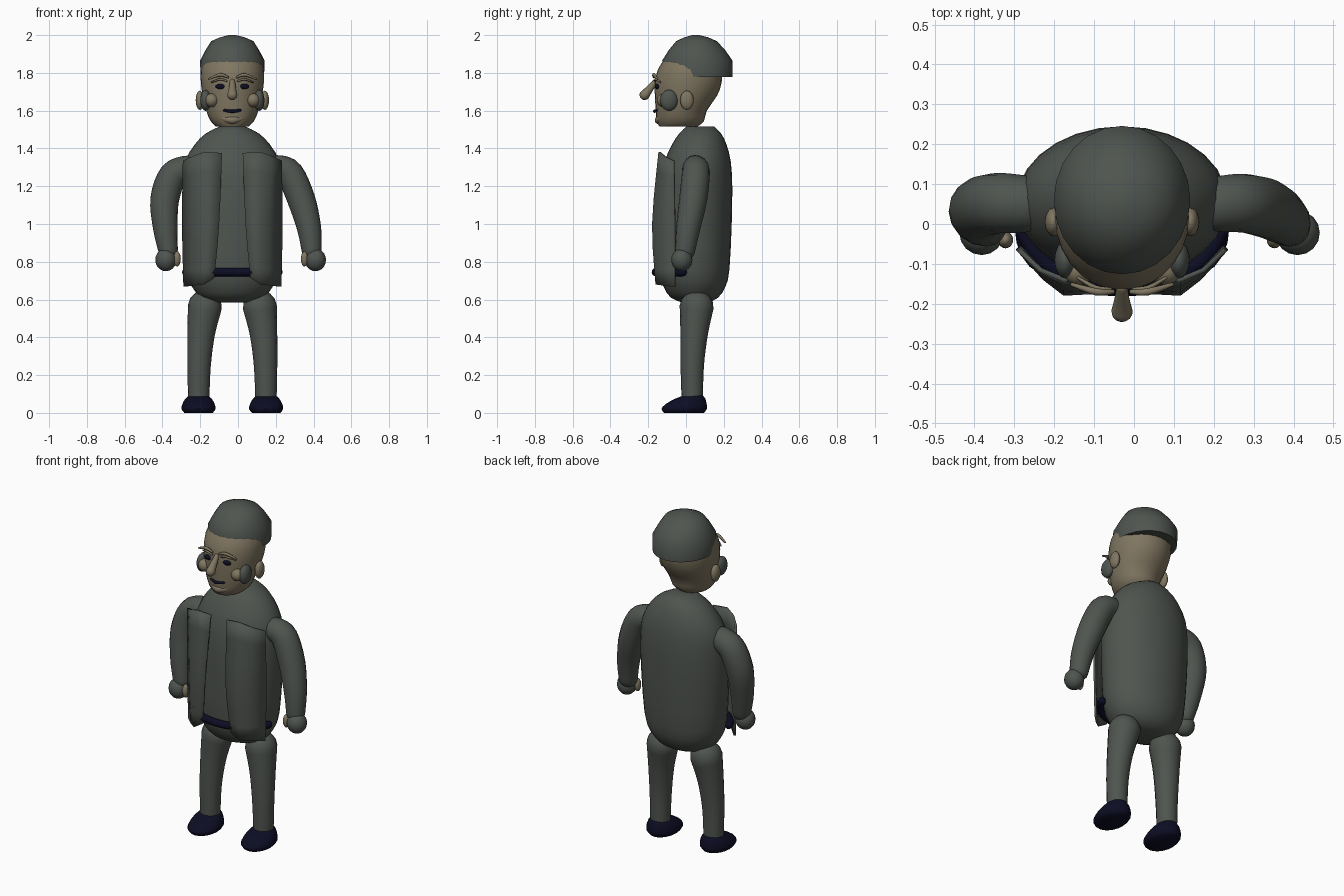
import bpy, bmesh, math
from mathutils import Vector, Matrix

if "Cube" in bpy.data.objects:
    bpy.data.objects.remove(bpy.data.objects["Cube"])

CX = -0.03  # body centre line


def material(name, rgb):
    m = bpy.data.materials.new(name)
    m.diffuse_color = (*rgb, 1)
    m.use_nodes = True
    m.node_tree.nodes["Principled BSDF"].inputs["Base Color"].default_value = m.diffuse_color
    return m


CLOTH = material("grey_cloth", (0.079, 0.090, 0.079))
SKIN = material("skin", (0.215, 0.180, 0.118))
NAVY = material("dark_navy", (0.004, 0.004, 0.018))


def finish(name, bm, mat, angle=50):
    bmesh.ops.recalc_face_normals(bm, faces=bm.faces)
    me = bpy.data.meshes.new(name)
    bm.to_mesh(me)
    bm.free()
    ob = bpy.data.objects.new(name, me)
    bpy.context.collection.objects.link(ob)
    me.materials.append(mat)
    bpy.ops.object.select_all(action='DESELECT')
    ob.select_set(True)
    bpy.context.view_layer.objects.active = ob
    bpy.ops.object.shade_smooth_by_angle(angle=math.radians(angle))
    return ob


def refine(rows, k):
    """Catmull-Rom interpolation of equal-length tuples."""
    out = []
    n = len(rows)
    for i in range(n - 1):
        p0, p1, p2, p3 = rows[max(i - 1, 0)], rows[i], rows[i + 1], rows[min(i + 2, n - 1)]
        for j in range(k):
            t = j / k
            out.append(tuple(0.5 * (2 * b + (c - a) * t + (2 * a - 5 * b + 4 * c - d) * t * t
                                    + (3 * b - a - 3 * c + d) * t ** 3)
                             for a, b, c, d in zip(p0, p1, p2, p3)))
    out.append(rows[-1])
    return out


def skin_rings(name, rings, mat, angle=50):
    bm = bmesh.new()
    vr = [[bm.verts.new(p) for p in r] for r in rings]
    n = len(vr[0])
    for a, b in zip(vr, vr[1:]):
        for i in range(n):
            bm.faces.new((a[i], a[(i + 1) % n], b[(i + 1) % n], b[i]))
    bm.faces.new(vr[0])
    bm.faces.new(vr[-1])
    return finish(name, bm, mat, angle)


def loft(name, rows, mat, n=24, k=1, cx=CX, warp=None, angle=50):
    """Horizontal elliptical sections: (z, centre y, half width, half depth)."""
    rings = []
    for z, cy, rx, ry in refine(rows, k):
        ring = []
        for i in range(n):
            a = 2 * math.pi * i / n
            p = Vector((cx + rx * math.cos(a), cy + ry * math.sin(a), z))
            ring.append(warp(p) if warp else p)
        rings.append(ring)
    return skin_rings(name, rings, mat, angle)


def tube(name, rows, mat, n=12, k=4, cap=True):
    """Round tube through (x, y, z, radius) with domed ends."""
    pts = refine(rows, k)
    P = [Vector(p[:3]) for p in pts]
    R = [p[3] for p in pts]
    T = [(P[min(i + 1, len(P) - 1)] - P[max(i - 1, 0)]).normalized() for i in range(len(P))]
    secs = list(zip(P, T, R))
    if cap:
        dome = [(0.92, 0.4), (0.7, 0.72), (0.3, 0.95)]
        start = [(P[0] - T[0] * R[0] * h, T[0], R[0] * w) for w, h in reversed(dome)]
        end = [(P[-1] + T[-1] * R[-1] * h, T[-1], R[-1] * w) for w, h in dome]
        secs = start + secs + end
    u = T[0].orthogonal().normalized()
    rings = []
    for p, t, r in secs:
        u = (u - t * u.dot(t)).normalized()
        v = t.cross(u)
        rings.append([p + (u * math.cos(2 * math.pi * i / n) + v * math.sin(2 * math.pi * i / n)) * r
                      for i in range(n)])
    return skin_rings(name, rings, mat)


def ball(name, loc, size, mat):
    bm = bmesh.new()
    bmesh.ops.create_uvsphere(bm, u_segments=16, v_segments=10, radius=1,
                              matrix=Matrix.Translation(loc) @ Matrix.Diagonal((*size, 1)))
    return finish(name, bm, mat)


# Torso
loft("torso", [(0.585, 0.05, 0.09, 0.07), (0.61, 0.045, 0.165, 0.125), (0.67, 0.045, 0.215, 0.165),
               (0.76, 0.045, 0.245, 0.185), (1.0, 0.05, 0.262, 0.192), (1.2, 0.055, 0.265, 0.19),
               (1.33, 0.062, 0.25, 0.175), (1.42, 0.07, 0.2, 0.145), (1.48, 0.075, 0.14, 0.11),
               (1.515, 0.075, 0.07, 0.075)], CLOTH, n=28, k=2)

# Head
loft("head", [(1.515, -0.04, 0.085, 0.1), (1.545, -0.03, 0.115, 0.125), (1.6, -0.025, 0.138, 0.135),
              (1.68, -0.0, 0.157, 0.165), (1.75, 0.012, 0.167, 0.177), (1.82, 0.02, 0.165, 0.168),
              (1.88, 0.03, 0.145, 0.14)], SKIN, n=28, k=2)


# Cap, with the rim rising towards the brow
def rim(p):
    if p.z < 1.8:
        p.z += 0.075 * min(max((0.03 - p.y) / 0.15, 0), 1)
    return p


loft("cap", [(1.778, 0.06, 0.168, 0.185), (1.865, 0.06, 0.171, 0.186), (1.92, 0.058, 0.142, 0.15),
             (1.968, 0.056, 0.112, 0.108), (1.988, 0.054, 0.066, 0.064), (2.0, 0.052, 0.02, 0.02)],
     CLOTH, warp=rim, angle=60)

# Nose, mouth and chin
tube("nose", [(CX, -0.16, 1.755, 0.014), (CX, -0.193, 1.715, 0.02), (CX, -0.219, 1.683, 0.027)], SKIN)
tube("mouth", [(CX - 0.042, -0.151, 1.602, 0.007), (CX, -0.166, 1.597, 0.009),
               (CX + 0.042, -0.151, 1.602, 0.007)], NAVY, n=8)
tube("chin", [(CX - 0.052, -0.13, 1.56, 0.014), (CX, -0.145, 1.55, 0.021),
              (CX + 0.052, -0.13, 1.56, 0.014)], SKIN)

# Belt wrapping the front half
tube("belt", [(CX + 0.25 * math.cos(a), 0.02 + 0.18 * math.sin(a), 0.745, 0.022)
              for a in [math.radians(192 + 13 * i) for i in range(13)]], NAVY, n=10, k=2)

for s, side in ((-1, "left"), (1, "right")):
    def X(d):
        return CX + s * d

    # Face details
    ball(side + "_eye", (X(0.063), -0.153, 1.728), (0.026, 0.012, 0.014), NAVY)
    tube(side + "_brow", [(X(0.024), -0.17, 1.777, 0.006), (X(0.065), -0.17, 1.79, 0.009),
                          (X(0.125), -0.152, 1.768, 0.005)], SKIN, n=8)
    tube(side + "_eyelid", [(X(0.03), -0.163, 1.757, 0.005), (X(0.065), -0.16, 1.766, 0.006),
                            (X(0.11), -0.135, 1.75, 0.004)], SKIN, n=8)
    ball(side + "_cheek", (X(0.11), -0.118, 1.655), (0.036, 0.036, 0.036), SKIN)
    ball(side + "_sideburn", (X(0.142), -0.09, 1.655), (0.028, 0.047, 0.056), CLOTH)
    ball(side + "_ear", (X(0.172), 0.005, 1.655), (0.022, 0.036, 0.051), SKIN)

    # Open coat front panel
    bm = bmesh.new()
    top = [(0.258, -0.065, 1.335), (0.205, -0.115, 1.36), (0.145, -0.14, 1.382), (0.055, -0.137, 1.375)]
    mid = [(0.262, -0.06, 1.0), (0.195, -0.135, 1.0), (0.145, -0.174, 1.0), (0.07, -0.17, 1.0)]
    low = [(0.255, -0.06, 0.668), (0.195, -0.12, 0.675), (0.15, -0.156, 0.68), (0.095, -0.158, 0.715)]
    grid = [[bm.verts.new((X(d), y, z)) for d, y, z in row]
            for row in zip(*[refine([a, b, c], 3) for a, b, c in zip(top, mid, low)])]
    for r0, r1 in zip(grid, grid[1:]):
        for i in range(3):
            bm.faces.new((r0[i], r0[i + 1], r1[i + 1], r1[i]))
    panel = finish(side + "_coat_panel", bm, CLOTH)
    sol = panel.modifiers.new("thickness", 'SOLIDIFY')
    sol.thickness = 0.012
    sol.offset = 0

    # Leg
    rows = [(X(0.178), 0.033, 0.06, 0.056), (X(0.176), 0.033, 0.25, 0.062),
            (X(0.165), 0.043, 0.42, 0.073), (X(0.146), 0.056, 0.56, 0.09)]
    tube(side + "_leg", rows, CLOTH, n=16)

    # Shoe
    loft(side + "_shoe", [(0.0, -0.01, 0.075, 0.105), (0.02, -0.01, 0.09, 0.12), (0.045, 0.0, 0.086, 0.11),
                          (0.075, 0.022, 0.07, 0.08), (0.092, 0.04, 0.05, 0.05)], NAVY, n=20, cx=X(0.179), k=2)

# Arms, each with its own pose: path, gloved hand, thumb
arms = {
    "left": ([(-0.275, 0.05, 1.29, 0.072), (-0.345, 0.052, 1.255, 0.076), (-0.388, 0.038, 1.13, 0.076),
              (-0.385, 0.012, 0.98, 0.065), (-0.37, -0.005, 0.86, 0.052)], -0.382, -0.322),
    "right": ([(0.215, 0.05, 1.295, 0.07), (0.275, 0.052, 1.265, 0.074), (0.335, 0.038, 1.13, 0.074),
               (0.376, 0.012, 0.98, 0.064), (0.39, -0.005, 0.86, 0.053)], 0.41, 0.352),
}
for side, (path, hx, tx) in arms.items():
    tube(side + "_arm", path, CLOTH, n=16)
    ball(side + "_hand", (hx, -0.022, 0.81), (0.056, 0.056, 0.06), CLOTH)
    ball(side + "_thumb", (tx, -0.04, 0.815), (0.019, 0.021, 0.04), SKIN)
